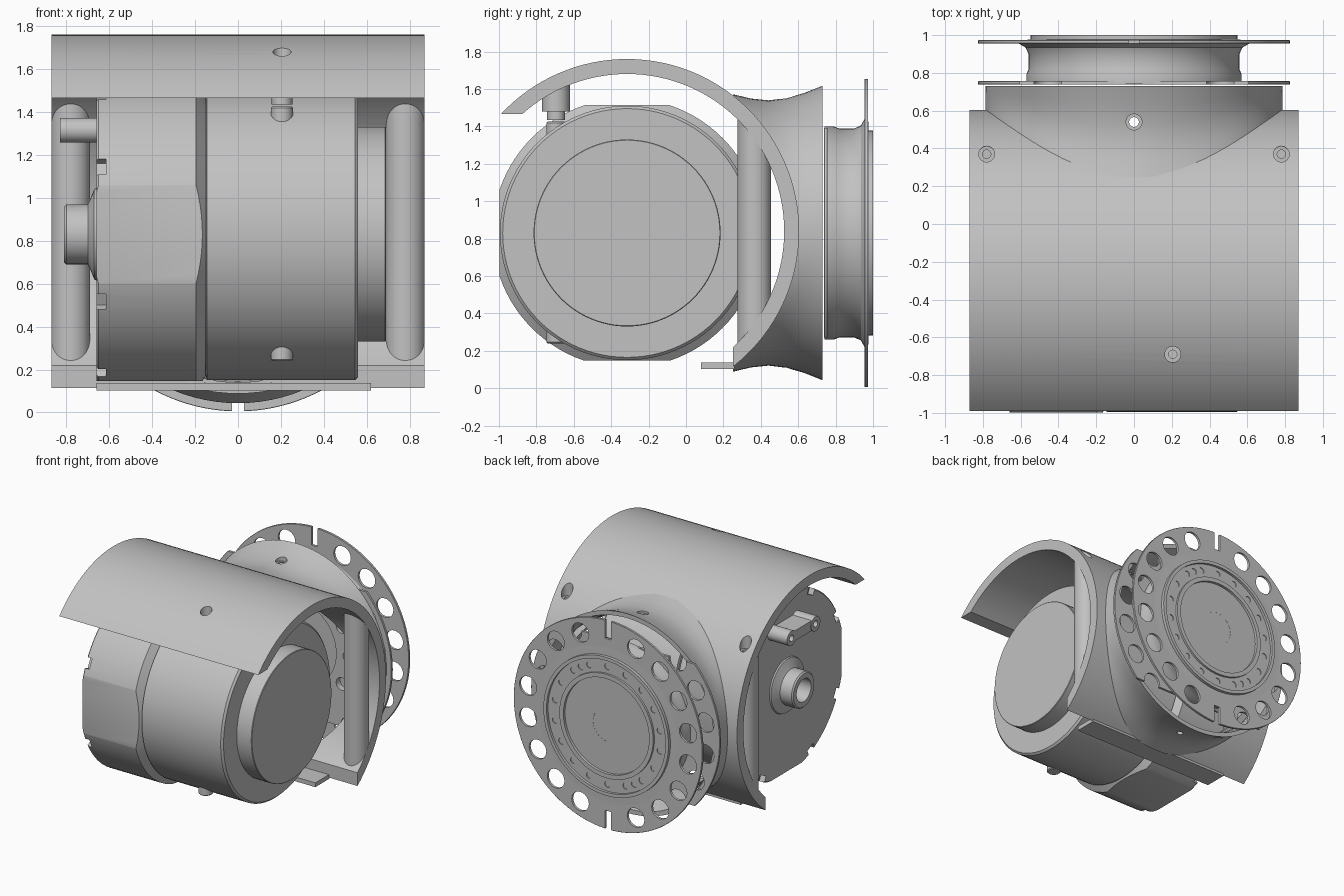
import bpy, bmesh
from math import sin, cos, pi, radians, sqrt
from mathutils import Matrix, Vector

if "Cube" in bpy.data.objects:
    bpy.data.objects.remove(bpy.data.objects["Cube"], do_unlink=True)

grey = bpy.data.materials.new("plain grey")
grey.use_nodes = True
grey.diffuse_color = (0.54, 0.54, 0.54, 1)
grey.node_tree.nodes["Principled BSDF"].inputs["Base Color"].default_value = (0.54, 0.54, 0.54, 1)

MID = 0.83               # height of both main axes
MOTOR_Y = -0.315         # motor axis
COVER = Vector((0, -0.315, 0.84))
R_OUT, R_IN = 0.92, 0.84


def finish(name, bm):
    bmesh.ops.remove_doubles(bm, verts=bm.verts, dist=1e-5)
    bmesh.ops.dissolve_degenerate(bm, edges=bm.edges, dist=1e-5)
    bmesh.ops.recalc_face_normals(bm, faces=bm.faces)
    mesh = bpy.data.meshes.new(name)
    bm.to_mesh(mesh)
    bm.free()
    mesh.materials.append(grey)
    ob = bpy.data.objects.new(name, mesh)
    bpy.context.collection.objects.link(ob)
    return ob


def lathe(name, profile, axis, centre, steps=96):
    """Spin (radius, position along axis) points round an axis."""
    ax = Vector((1, 0, 0)) if axis == "x" else Vector((0, 1, 0)) if axis == "y" else Vector((0, 0, 1))
    out = Vector((0, 1, 0)) if axis == "x" else Vector((1, 0, 0))
    c = Vector(centre)
    bm = bmesh.new()
    vs = [bm.verts.new(c + out * r + ax * h) for r, h in profile]
    es = [bm.edges.new(p) for p in zip(vs, vs[1:])]
    bmesh.ops.spin(bm, geom=vs + es, cent=c, axis=ax, angle=2 * pi, steps=steps)
    return finish(name, bm)


def rod(name, r, a, b, axis, centre, bevel=0.0, steps=48):
    pts = [(0, a), (r - bevel, a), (r, a + bevel), (r, b - bevel), (r - bevel, b), (0, b)]
    return lathe(name, pts, axis, centre, steps)


def box(name, lo, hi, turn=None):
    bm = bmesh.new()
    lo, hi = Vector(lo), Vector(hi)
    bmesh.ops.create_cube(bm, size=1, matrix=Matrix.Translation((lo + hi) / 2)
                          @ Matrix.Diagonal((*(hi - lo), 1)))
    if turn:
        bm.transform(turn)
    return finish(name, bm)


def cut(ob, cutters, op="DIFFERENCE"):
    bpy.context.view_layer.objects.active = ob
    for c in cutters:
        m = ob.modifiers.new("cut", "BOOLEAN")
        m.operation, m.object, m.solver = op, c, "EXACT"
        bpy.ops.object.modifier_apply(modifier=m.name)
        bpy.data.objects.remove(c, do_unlink=True)
    return ob


def ring_cutter(r_hole, r_ring, angles, y, depth):
    """Many rods along y set round the rear axis, as one cutter."""
    bm = bmesh.new()
    for a in angles:
        p = Vector((r_ring * cos(radians(a)), y, MID + r_ring * sin(radians(a))))
        bmesh.ops.create_cone(bm, cap_ends=True, segments=24, radius1=r_hole, radius2=r_hole, depth=depth,
                              matrix=Matrix.Translation(p) @ Matrix.Rotation(pi / 2, 4, "X"))
    return finish("cutter", bm)


# Motor: round half, waist groove and four-flat half
motor_at = (0, MOTOR_Y, MID)
lathe("motor_front_housing", [(0, -0.19), (0.66, -0.19), (0.66, -0.15), (0.68, -0.145), (0.68, 0.545),
                              (0.665, 0.56), (0, 0.56)], "x", motor_at)
rod("motor_end_cap", 0.5, 0.55, 0.69, "x", motor_at, 0.004, 96)
rear = lathe("motor_rear_housing", [(0, -0.66), (0.71, -0.66), (0.72, -0.65), (0.72, -0.195),
                                    (0.665, -0.152), (0, -0.152)], "x", motor_at)
h = 0.683
cut(rear, [box("cutter", (-1, MOTOR_Y - h, MID - h), (0, MOTOR_Y + h, MID + h))], "INTERSECT")
spin_at = Matrix.Translation(motor_at)
notches = []
for quarter in range(4):
    for side in (-1, 1):
        turn = spin_at @ Matrix.Rotation(quarter * pi / 2 + side * radians(26), 4, "X")
        notches.append(box("cutter", (-0.7, 0.67, -0.04), (-0.615, 0.8, 0.04), turn))
cut(rear, notches)

# Shaft hub with bore, and cable socket
lathe("shaft_hub", [(0, -0.65), (0.22, -0.65), (0.21, -0.67), (0.16, -0.69), (0.14, -0.7), (0.14, -0.8),
                    (0.13, -0.81), (0.09, -0.81), (0.09, -0.7), (0, -0.7)], "x", motor_at, 48)
socket_y = MOTOR_Y + 0.03
box("socket_bar", (-0.825, socket_y - 0.11, 1.275), (-0.65, socket_y + 0.11, 1.355))
for s in (-1, 1):
    lathe("socket_post", [(0, -0.65), (0.058, -0.65), (0.058, -0.83), (0.025, -0.83), (0.025, -0.76), (0, -0.76)],
          "x", (0, socket_y + s * 0.15, 1.315), 32)

# Curved cover, open at the front and below
N = 64


def arc(r, a, b):
    return [(COVER.y + r * cos(radians(a + (b - a) * i / N)), COVER.z + r * sin(radians(a + (b - a) * i / N)))
            for i in range(N + 1)]


bm = bmesh.new()
section = arc(R_OUT, -52.1, 137.2) + arc(R_IN, 131.9, -47.7)
face = bm.faces.new([bm.verts.new((-0.87, y, z)) for y, z in section])
pulled = bmesh.ops.extrude_face_region(bm, geom=[face])
bmesh.ops.translate(bm, verts=[v for v in pulled["geom"] if isinstance(v, bmesh.types.BMVert)], vec=(1.74, 0, 0))
cover = finish("curved_cover", bm)


def cover_y(z):
    return COVER.y + sqrt(R_OUT ** 2 - (z - COVER.z) ** 2)


def screw_cutter(x, y):
    top = COVER.z + sqrt(R_OUT ** 2 - (y - COVER.y) ** 2)
    return lathe("cutter", [(0, top - 0.25), (0.022, top - 0.25), (0.022, top - 0.06), (0.042, top - 0.06),
                            (0.042, top + 0.3), (0, top + 0.3)], "z", (x, y, 0), 32)


cut(cover, [rod("cutter", 0.69, 0.05, 0.9, "y", (0, 0, MID), steps=96), screw_cutter(0.205, -0.69),
            screw_cutter(0.78, 0.37), screw_cutter(-0.78, 0.37)])
box("lower_lip", (-0.66, 0.08, 0.103), (0.62, 0.26, 0.137))

# Screw posts trimmed to the cover's curve, and the motor's locating pegs
for s in (-1, 1):
    post = rod("screw_post", 0.09, 0.1, 1.6, "z", (s * 0.78, 0.365, 0))
    cut(post, [rod("cutter", 0.87, -1, 1, "x", COVER, steps=128)], "INTERSECT")
    cut(post, [screw_cutter(s * 0.78, 0.37)])
peg = (0.205, -0.695, 0)
lathe("cover_peg", [(0.03, 1.62), (0.075, 1.62), (0.075, 1.48), (0.048, 1.48), (0.048, 1.435), (0.03, 1.435),
                    (0.03, 1.62)], "z", peg, 32)
rod("motor_boss", 0.052, 0.24, 1.425, "z", peg, 0.006, 32)

# Thin flared neck blending the cover into the round rear face
bm = bmesh.new()
SEG, END, WALL = 96, 0.73, 0.035
flare = [(0, 0.045), (0.2, 0.068), (0.4, 0.078), (0.6, 0.066), (0.8, 0.038), (1, 0)]
rings = []
for i in range(SEG):
    c, s = cos(2 * pi * i / SEG), sin(2 * pi * i / SEG)
    start = max(cover_y(MID + 0.742 * s) - 0.02, 0.25)
    outer = [(0.787 - d * s * s, start + (END - start) * t) for t, d in flare]
    pts = outer + [(r - WALL, y) for r, y in reversed(outer)]
    rings.append([bm.verts.new((r * c, y, MID + r * s)) for r, y in pts])
for i in range(SEG):
    a, b = rings[i - 1], rings[i]
    for j in range(len(a)):
        bm.faces.new((a[j - 1], a[j], b[j], b[j - 1]))
neck = finish("flared_neck", bm)
cut(neck, [rod("cutter", 0.026, -0.2, 2, "z", (0, 0.54, 0), steps=24),
           rod("cutter", 0.042, 1.53, 2, "z", (0, 0.54, 0), steps=24)])

# Rear drum with stepped end face and small screw holes
back = (0, 0, MID)
drum = lathe("rear_drum", [(0, 0.74), (0.57, 0.74), (0.57, 0.79), (0.558, 0.82), (0.558, 0.9), (0.575, 0.935),
                           (0.61, 0.955), (0.61, 0.974), (0.547, 0.976), (0.547, 1.0), (0.52, 1.0), (0.52, 0.98),
                           (0.41, 0.98), (0.41, 0.996), (0.375, 0.996), (0.375, 0.975), (0.13, 0.975),
                           (0.13, 0.87), (0, 0.87)], "y", back)
small = list(range(10, 370, 20)) + [60, 240]
cut(drum, [ring_cutter(0.025, 0.465, small, 0.98, 0.08),
           ring_cutter(0.05, 0.45, range(0, 360, 30), 0.75, 0.08),
           rod("cutter", 0.34, 0.7, 0.78, "y", back)])

# Pierced rear wheel with two slots, and the clipped inner flange
hole_angles = [a for a in range(10, 370, 20) if a not in (90, 270)]
wheel = rod("rear_wheel", 0.825, 0.955, 0.974, "y", back, 0.002, 128)
cut(wheel, [ring_cutter(0.075, 0.71, hole_angles, 0.96, 0.2)]
    + [box("cutter", (-0.027, 0.9, MID + s * 0.77 - 0.09), (0.027, 1.1, MID + s * 0.77 + 0.09)) for s in (-1, 1)])
flange = rod("inner_flange", 0.825, 0.738, 0.757, "y", back, 0.002, 128)
cut(flange, [ring_cutter(0.075, 0.71, hole_angles, 0.75, 0.2), rod("cutter", 0.5, 0.6, 0.9, "y", back)])
cut(flange, [box("cutter", (-1, 0.6, MID - 0.56), (1, 0.9, MID + 0.56))], "INTERSECT")

# Smooth shading with crisp edges
bpy.ops.object.select_all(action="DESELECT")
for ob in bpy.context.collection.objects:
    if ob.type == "MESH":
        ob.select_set(True)
        bpy.context.view_layer.objects.active = ob
bpy.ops.object.shade_smooth_by_angle(angle=radians(30))
